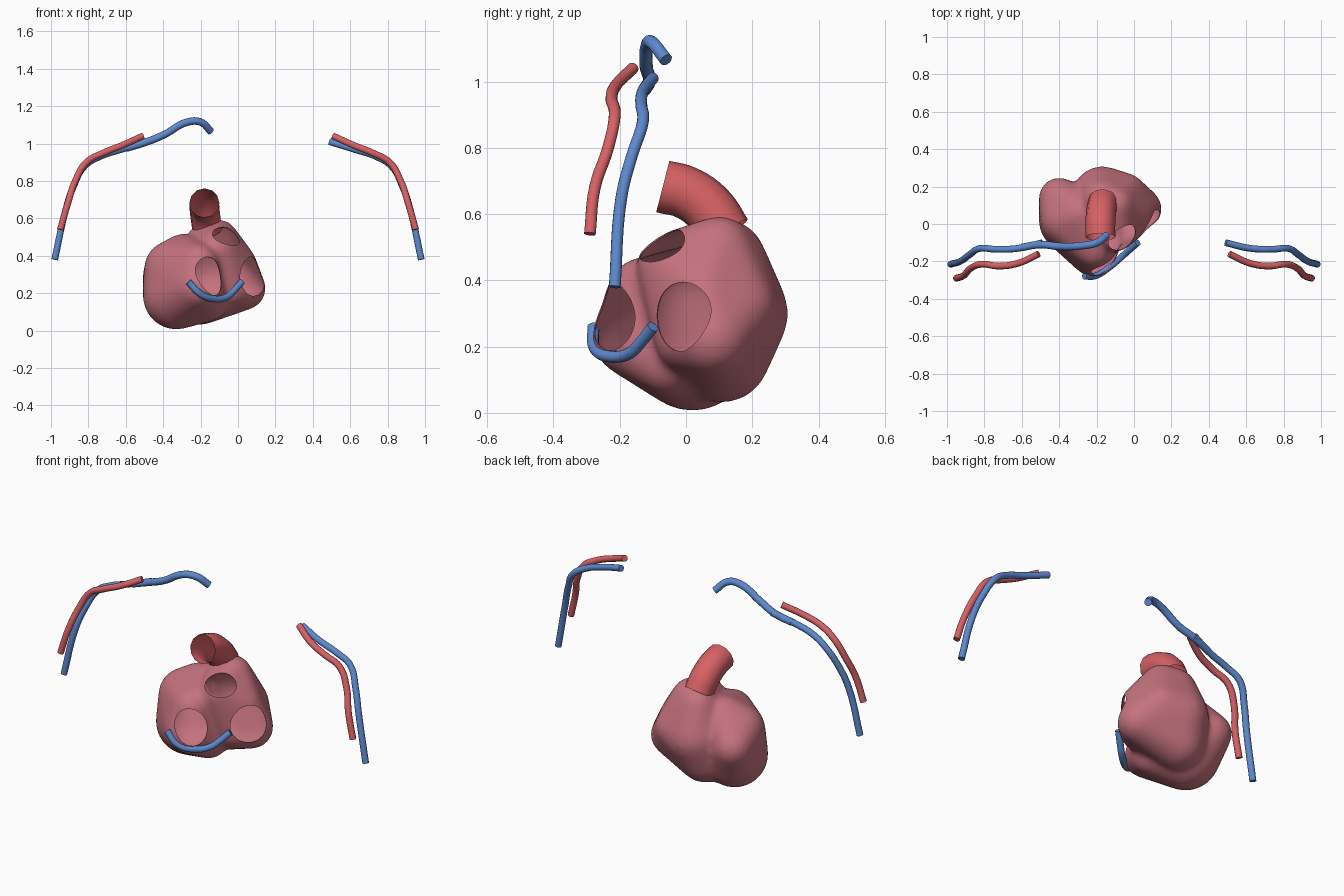
import bpy
import bmesh
from mathutils import Matrix, Vector

old = bpy.data.objects.get("Cube")
if old:
    bpy.data.objects.remove(old, do_unlink=True)


def material(name, rgb):
    m = bpy.data.materials.new(name)
    m.use_nodes = True
    m.diffuse_color = (*rgb, 1)
    m.node_tree.nodes["Principled BSDF"].inputs["Base Color"].default_value = (*rgb, 1)
    return m


PINK = material("muscle pink", (0.56, 0.17, 0.21))
RED = material("artery red", (0.68, 0.12, 0.13))
BLUE = material("vein blue", (0.11, 0.25, 0.62))


def activate(obj):
    bpy.ops.object.select_all(action="DESELECT")
    obj.select_set(True)
    bpy.context.view_layer.objects.active = obj


def modify(obj, kind, **settings):
    activate(obj)
    mod = obj.modifiers.new(kind.lower(), kind)
    for key, value in settings.items():
        setattr(mod, key, value)
    bpy.ops.object.modifier_apply(modifier=mod.name)


def lobe(name, balls):
    """Taut skin stretched around a handful of balls (centre, radius)."""
    bm = bmesh.new()
    for centre, radius in balls:
        bmesh.ops.create_uvsphere(bm, u_segments=32, v_segments=16, radius=radius,
                                  matrix=Matrix.Translation(centre))
    bmesh.ops.delete(bm, geom=bm.faces[:], context="FACES_ONLY")
    hull = bmesh.ops.convex_hull(bm, input=bm.verts[:])
    inside = [v for v in hull["geom_interior"] if isinstance(v, bmesh.types.BMVert)]
    bmesh.ops.delete(bm, geom=inside, context="VERTS")
    mesh = bpy.data.meshes.new(name)
    bm.to_mesh(mesh)
    bm.free()
    obj = bpy.data.objects.new(name, mesh)
    bpy.context.collection.objects.link(obj)
    return obj


def vessel(name, points, radius, mat, mirror=False, capped=True):
    """Tube along a smooth path."""
    curve = bpy.data.curves.new(name, "CURVE")
    curve.dimensions = "3D"
    curve.bevel_depth = radius
    curve.bevel_resolution = 4
    curve.resolution_u = 6
    curve.use_fill_caps = capped
    spline = curve.splines.new("BEZIER")
    spline.bezier_points.add(len(points) - 1)
    for bp, (x, y, z) in zip(spline.bezier_points, points):
        bp.co = (-x if mirror else x, y, z)
        bp.handle_left_type = bp.handle_right_type = "AUTO"
    obj = bpy.data.objects.new(name, curve)
    bpy.context.collection.objects.link(obj)
    activate(obj)
    bpy.ops.object.convert(target="MESH")
    obj = bpy.context.object
    obj.data.materials.clear()
    obj.data.materials.append(mat)
    bpy.ops.object.shade_smooth_by_angle(angle=0.8)


# Heart body: two taut lobes fused into a thin hollow wall with a soft groove
heart = lobe("heart", [
    ((-0.1, 0.1, 0.495), 0.1), ((-0.17, 0.13, 0.47), 0.11),
    ((0.035, 0.08, 0.225), 0.115), ((0.0, 0.05, 0.36), 0.1), ((-0.03, 0.0, 0.22), 0.095),
    ((-0.17, 0.15, 0.3), 0.16), ((-0.05, 0.16, 0.32), 0.115),
    ((-0.2, 0.11, 0.175), 0.145), ((-0.1, -0.05, 0.445), 0.1)])
right_lobe = lobe("right_lobe", [
    ((-0.4, 0.14, 0.29), 0.11), ((-0.36, 0.02, 0.34), 0.14), ((-0.29, 0.05, 0.4), 0.12),
    ((-0.33, 0.02, 0.185), 0.18), ((-0.215, -0.165, 0.23), 0.12),
    ((-0.21, -0.13, 0.36), 0.11), ((-0.15, -0.05, 0.15), 0.1)])
activate(heart)
right_lobe.select_set(True)
bpy.ops.object.join()
modify(heart, "REMESH", mode="VOXEL", voxel_size=0.011)
modify(heart, "SMOOTH", factor=0.5, iterations=40)
modify(heart, "SOLIDIFY", thickness=0.004, offset=-1)

# Valve openings: cut through the wall along each valve direction (with a roll)
valves = [
    ((-0.15, -0.22, 0.29), (0.6, -0.78, 0.22), 0.3, (0.085, 0.105, 0.13)),
    ((0.075, -0.01, 0.29), (0.83, -0.53, 0.2), 0.15, (0.1, 0.105, 0.1)),
    ((-0.06, -0.075, 0.505), (0.45, -0.45, 0.77), 0, (0.085, 0.07, 0.1)),
]
for centre, normal, roll, radii in valves:
    turn = Vector(normal).to_track_quat("Z", "Y").to_matrix() @ Matrix.Rotation(roll, 3, "Z")
    bpy.ops.mesh.primitive_uv_sphere_add(segments=48, ring_count=24, location=centre,
                                         rotation=turn.to_euler())
    cutter = bpy.context.object
    cutter.scale = radii
    cutter.hide_render = True
    modify(heart, "BOOLEAN", operation="DIFFERENCE", object=cutter, solver="EXACT")
    bpy.data.objects.remove(cutter, do_unlink=True)
heart.data.materials.clear()
heart.data.materials.append(PINK)
activate(heart)
bpy.ops.object.shade_smooth_by_angle(angle=0.7)

# Great artery leaving the top of the heart, open at its mouth
vessel("great_artery", [(-0.18, -0.07, 0.683), (-0.18, 0.0, 0.665),
                        (-0.175, 0.07, 0.615), (-0.165, 0.12, 0.54)], 0.08, RED, capped=False)

# Vein looping under the front valves
vessel("heart_vein", [(-0.265, -0.28, 0.26), (-0.2, -0.275, 0.195), (-0.13, -0.23, 0.17),
                      (-0.06, -0.17, 0.18), (-0.02, -0.135, 0.215), (0.02, -0.1, 0.26)],
       0.018, BLUE)

# Paired arm vessels
artery = [(0.51, -0.16, 1.04), (0.62, -0.21, 0.99), (0.72, -0.225, 0.95),
          (0.81, -0.215, 0.9), (0.87, -0.235, 0.8), (0.91, -0.275, 0.68), (0.95, -0.29, 0.54)]
vein = [(0.49, -0.1, 1.01), (0.62, -0.13, 0.97), (0.74, -0.135, 0.93),
        (0.82, -0.13, 0.88), (0.88, -0.165, 0.77), (0.92, -0.195, 0.65), (0.98, -0.215, 0.38)]
for side, mirror in (("left", False), ("right", True)):
    vessel(side + "_arm_artery", artery, 0.018, RED, mirror)
    vessel(side + "_arm_vein", vein, 0.018, BLUE, mirror)

# Shoulder vein continuing from the right arm toward the middle
vessel("shoulder_vein", [(-0.6, -0.125, 0.975), (-0.5, -0.11, 1.005), (-0.4, -0.12, 1.045),
                         (-0.27, -0.115, 1.115), (-0.2, -0.1, 1.115), (-0.145, -0.06, 1.065)],
       0.02, BLUE)
